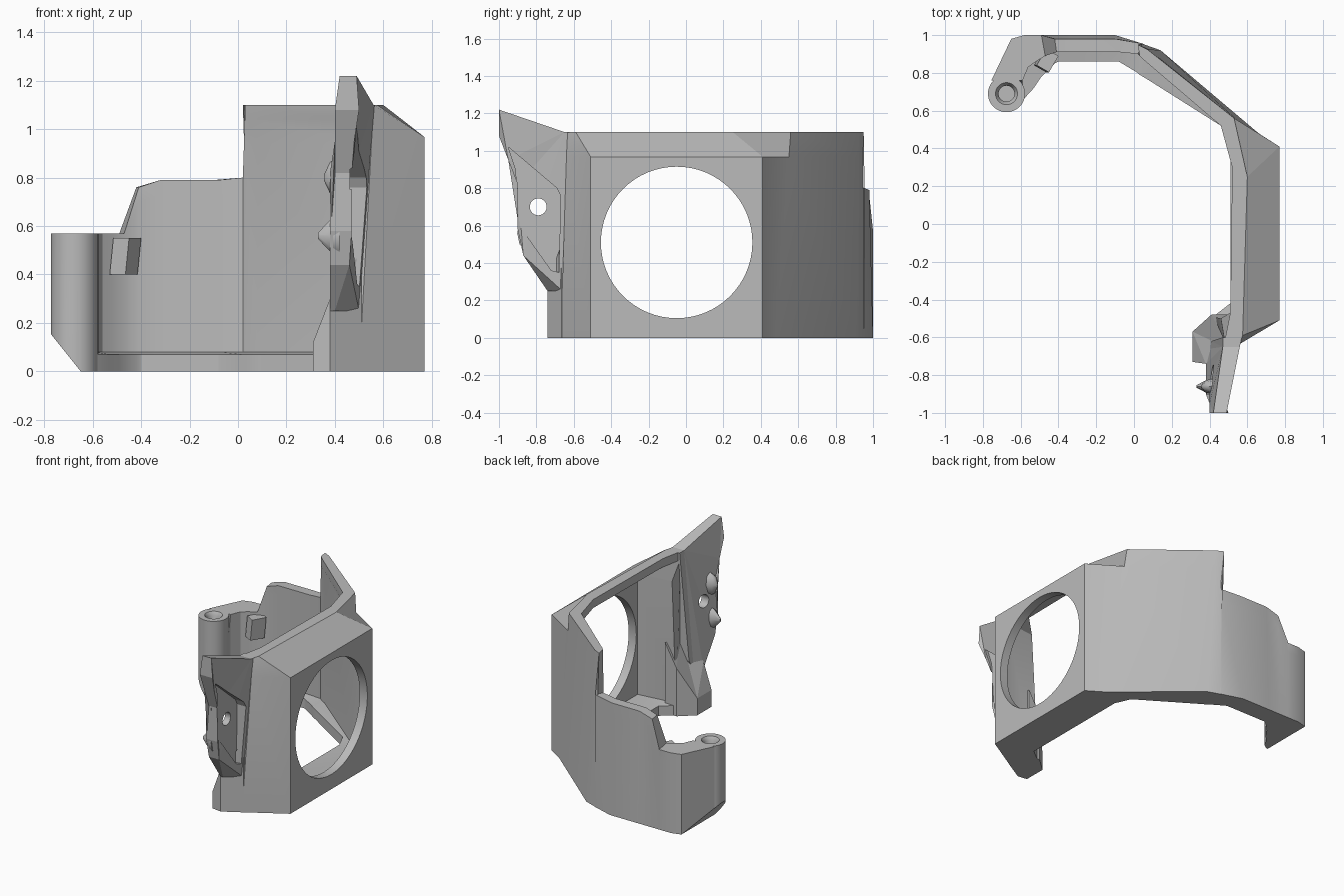
import bpy, bmesh, math
from mathutils import Vector, Matrix

if "Cube" in bpy.data.objects:
    bpy.data.objects.remove(bpy.data.objects["Cube"], do_unlink=True)

grey = bpy.data.materials.new("plain grey")
grey.use_nodes = True
grey.diffuse_color = (0.5, 0.5, 0.5, 1)
for node in grey.node_tree.nodes:
    if node.type == "BSDF_PRINCIPLED":
        node.inputs["Base Color"].default_value = (0.5, 0.5, 0.5, 1)


def make(name, bm):
    """Turn a bmesh into a grey object."""
    bmesh.ops.recalc_face_normals(bm, faces=bm.faces[:])
    mesh = bpy.data.meshes.new(name)
    bm.to_mesh(mesh)
    bm.free()
    mesh.materials.append(grey)
    obj = bpy.data.objects.new(name, mesh)
    bpy.context.collection.objects.link(obj)
    return obj


def loft(name, rings, clip=None):
    """Bridge equal-length rings of points and cap both ends."""
    bm = bmesh.new()
    rows = [[bm.verts.new(p) for p in ring] for ring in rings]
    n = len(rows[0])
    for a, b in zip(rows, rows[1:]):
        for i in range(n):
            j = (i + 1) % n
            bm.faces.new((a[i], a[j], b[j], b[i]))
    caps = [bm.faces.new(rows[0]), bm.faces.new(rows[-1][::-1])]
    bmesh.ops.triangulate(bm, faces=caps)
    bmesh.ops.recalc_face_normals(bm, faces=bm.faces[:])
    if clip:
        point, normal = clip
        bmesh.ops.bisect_plane(bm, geom=bm.verts[:] + bm.edges[:] + bm.faces[:],
                               plane_co=point, plane_no=normal, clear_outer=True)
        rim = [e for e in bm.edges if e.is_boundary]
        bmesh.ops.holes_fill(bm, edges=rim, sides=0)
    return make(name, bm)


def circle(x, y, z, r, n=48):
    return [(x + r * math.cos(2 * math.pi * i / n),
             y + r * math.sin(2 * math.pi * i / n), z) for i in range(n)]


def cross_cylinder(name, x0, x1, y, z, r):
    """Cylinder lying along x."""
    turn = lambda x: [(x, py, pz) for py, pz, _ in circle(y, z, 0, r, 64)]
    return loft(name, [turn(x0), turn(x1)])


def activate(obj):
    bpy.ops.object.select_all(action="DESELECT")
    obj.select_set(True)
    bpy.context.view_layer.objects.active = obj


def cut(obj, cutter):
    """Subtract the cutter and remove it."""
    cutter.hide_render = True
    mod = obj.modifiers.new("cut", "BOOLEAN")
    mod.operation = "DIFFERENCE"
    mod.solver = "EXACT"
    mod.object = cutter
    activate(obj)
    bpy.ops.object.modifier_apply(modifier=mod.name)
    bpy.data.objects.remove(cutter, do_unlink=True)


def smooth(obj, degrees=25):
    activate(obj)
    bpy.ops.object.shade_smooth_by_angle(angle=math.radians(degrees))


def section(outer, inner, lip, top, rim=None, rim_inner=None, upright=False):
    """Wall section: outer face, sloping shoulder, top rim, inner pocket, bottom lip."""
    rim = rim or outer
    rim_inner = rim_inner or inner
    o, t = Vector(outer), Vector(rim)
    shoulder = o if upright else o.lerp(t, 0.88)
    levels = [(o, 0), (shoulder, top * 0.88), (t, top), (rim_inner, top),
              (rim_inner, top - 0.06), (inner, top - 0.16), (inner, 0.08),
              (lip, 0.07), (lip, 0)]
    return [(p[0], p[1], z) for p, z in levels]


# Curved shell wall, from the screw boss round the back to the front facet
chamfer = (Vector((-0.77, 0, 0.15)), Vector((-0.15, 0, -0.12)))
low, mid, high = 0.57, 0.79, 1.1
wall = loft("shell_wall", [
    section((-0.755, 0.76), (-0.59, 0.76), (-0.585, 0.66), low),
    section((-0.65, 0.98), (-0.56, 0.83), (-0.53, 0.72), low),
    section((-0.58, 1.0), (-0.52, 0.86), (-0.49, 0.78), low),
    section((-0.49, 1.0), (-0.47, 0.89), (-0.42, 0.85), low),
    section((-0.42, 1.0), (-0.41, 0.91), (-0.40, 0.86), 0.76, rim=(-0.42, 0.98)),
    section((-0.32, 1.0), (-0.32, 0.91), (-0.32, 0.86), mid, rim=(-0.32, 0.98)),
    section((-0.1, 1.0), (-0.08, 0.91), (-0.08, 0.86), mid, rim=(-0.1, 0.98)),
    section((0.045, 0.955), (0.02, 0.9), (0.02, 0.80), 0.8),
    section((0.055, 0.95), (0.03, 0.89), (0.03, 0.79), high, rim=(0.02, 0.95)),
    section((0.14, 0.92), (0.08, 0.86), (0.08, 0.76), high,
            rim=(0.07, 0.925), rim_inner=(0.05, 0.87)),
    section((0.66, 0.48), (0.58, 0.45), (0.46, 0.52), high,
            rim=(0.53, 0.56), rim_inner=(0.46, 0.52)),
    section((0.77, 0.41), (0.71, 0.39), (0.51, 0.41), high,
            rim=(0.6, 0.25), rim_inner=(0.52, 0.3), upright=True),
    section((0.77, -0.51), (0.71, -0.47), (0.51, -0.42), high,
            rim=(0.575, -0.59), rim_inner=(0.51, -0.47), upright=True),
    section((0.50, -0.67), (0.46, -0.5), (0.42, -0.49), high,
            rim=(0.56, -0.635), rim_inner=(0.48, -0.62)),
], clip=chamfer)
cut(wall, cross_cylinder("window_cutter", 0.6, 0.9, -0.05, 0.51, 0.405))
smooth(wall)

# Screw boss with a countersunk blind hole
bx, by = -0.675, 0.69
boss = loft("screw_boss", [circle(bx, by, 0, 0.098), circle(bx, by, low, 0.098)], clip=chamfer)
cut(boss, loft("boss_hole_cutter", [circle(bx, by, 0.4, 0.042), circle(bx, by, 0.545, 0.042),
                                    circle(bx, by, 0.58, 0.065)]))
smooth(boss, 35)

# Sloping foot of the front post
foot = [(0.38, -0.74, 0.3), (0.51, -0.665, 0.5), (0.5, -0.48, 0.5),
        (0.41, -0.48, 0.34), (0.31, -0.57, 0.12), (0.31, -0.73, 0.12)]
loft("post_foot", [[(x, y, 0) for x, y, z in foot], foot])

# Front fin: y, z, inner x, outer x
fin_edge = [(-0.60, 1.10, 0.47, 0.57), (-0.65, 1.10, 0.47, 0.56), (-1.0, 1.22, 0.42, 0.49),
            (-1.0, 1.08, 0.40, 0.50), (-0.95, 0.95, 0.40, 0.48),
            (-0.90, 0.82, 0.38, 0.47), (-0.90, 0.58, 0.38, 0.47),
            (-0.87, 0.44, 0.38, 0.46), (-0.74, 0.25, 0.38, 0.40),
            (-0.66, 0.25, 0.40, 0.50), (-0.62, 0.34, 0.41, 0.51)]
fin = loft("front_fin", [[(a, y, z) for y, z, a, b in fin_edge],
                         [(b, y, z) for y, z, a, b in fin_edge]])
recess = [(-0.95, 1.02), (-0.69, 0.80), (-0.67, 0.76), (-0.68, 0.35),
          (-0.72, 0.36), (-0.89, 0.6), (-0.91, 0.9)]
cut(fin, loft("recess_cutter", [[(x, y, z) for y, z in recess] for x in (0.463, 0.7)]))
cut(fin, cross_cylinder("fin_hole_cutter", 0.3, 0.7, -0.79, 0.70, 0.045))

# Pointed bumps on the inner edge of the fin
for name, tip, z in (("upper_bump", 0.355, 0.8), ("lower_bump", 0.33, 0.56)):
    ring = lambda x, r: [(x, -0.86 + 0.5 * q, z + p) for p, q, _ in circle(0, 0, 0, r, 8)]
    bump = loft(name, [ring(0.42, 0.085), ring(0.38, 0.065), ring(tip, 0.012)])
    smooth(bump, 40)

# Small locating tab inside the back wall
bm = bmesh.new()
bmesh.ops.create_cube(bm, size=1, matrix=Matrix.Translation((-0.465, 0.865, 0.475))
                      @ Matrix.Rotation(math.radians(-30), 4, "Z")
                      @ Matrix.Diagonal((0.075, 0.1, 0.15, 1)))
for v in bm.verts:
    v.co.x += 0.1 * (v.co.z - 0.475)
make("locating_tab", bm)
